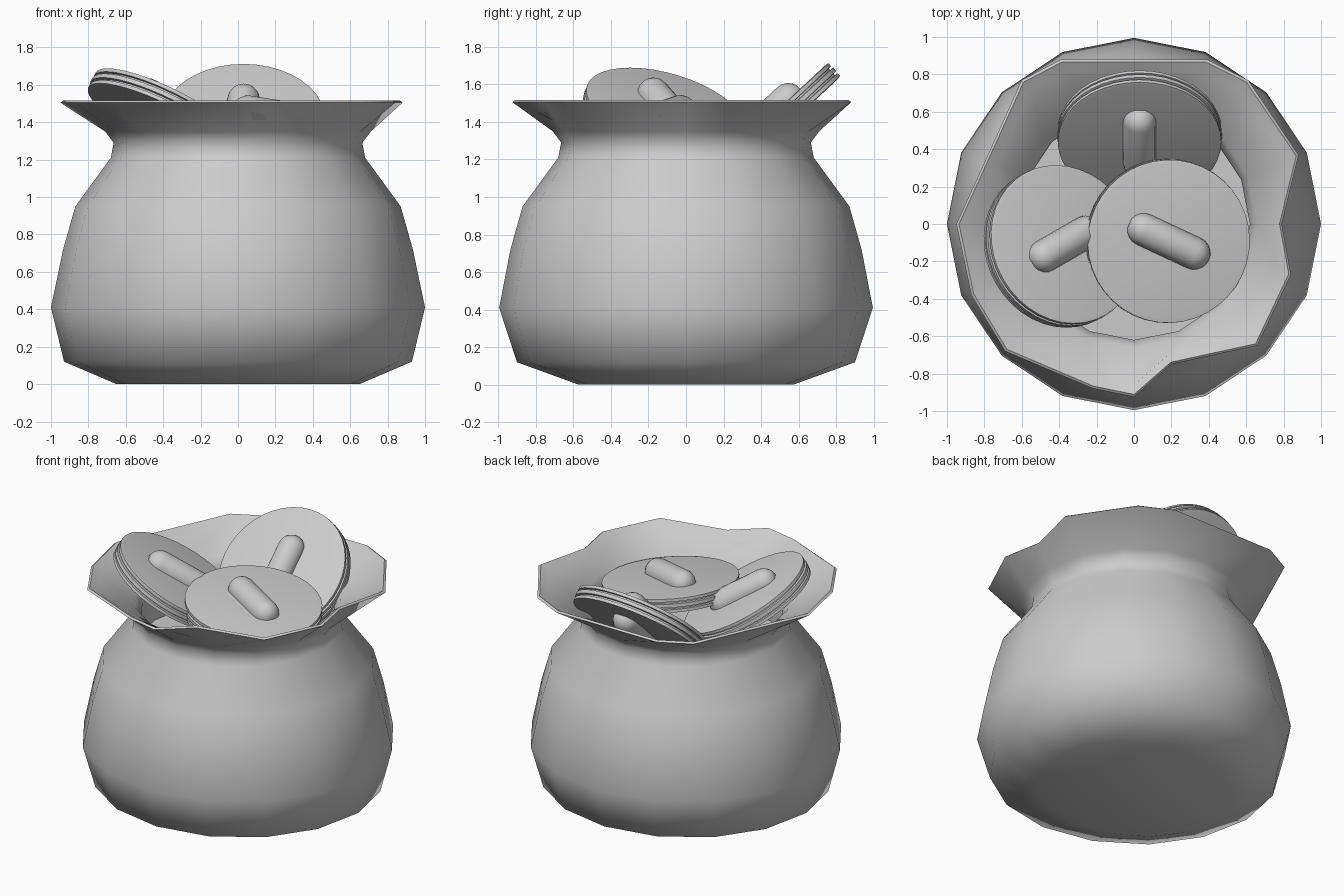
import bpy, bmesh, math
from mathutils import Vector, Matrix

if "Cube" in bpy.data.objects:
    bpy.data.objects.remove(bpy.data.objects["Cube"])

N = 16


def finish(name, bm, angle):
    bmesh.ops.recalc_face_normals(bm, faces=bm.faces)
    me = bpy.data.meshes.new(name)
    bm.to_mesh(me)
    bm.free()
    ob = bpy.data.objects.new(name, me)
    bpy.context.collection.objects.link(ob)
    bpy.ops.object.select_all(action='DESELECT')
    ob.select_set(True)
    bpy.context.view_layer.objects.active = ob
    bpy.ops.object.shade_smooth_by_angle(angle=math.radians(angle))
    return ob


def ring(rx, ry, z, n=N):
    return [(rx * math.cos(2 * math.pi * i / n), ry * math.sin(2 * math.pi * i / n), z)
            for i in range(n)]


def loft(bm, rings):
    # skin a stack of closed rings and cap both ends
    rows = [[bm.verts.new(p) for p in r] for r in rings]
    for a, b in zip(rows, rows[1:]):
        n = len(a)
        for i in range(n):
            bm.faces.new((a[i], a[(i + 1) % n], b[(i + 1) % n], b[i]))
    bm.faces.new(rows[0][::-1])
    bm.faces.new(rows[-1])


# Sack: round body, pinched neck, uneven flared mouth
mouth = [(.79, 0), (.88, .37), (.61, .77), (.39, .88), (0, .88), (-.39, .88),
         (-.60, .77), (-.79, .35), (-.95, 0), (-.87, -.38), (-.69, -.68),
         (-.22, -.88), (0, -.925), (.20, -.75), (.66, -.65), (.84, -.27)]


def mouth_ring(s, z):
    return [(x * s, y * s, z) for x, y in mouth]


rings = [ring(.65, .57, 0), ring(.93, .90, .12), ring(1, .995, .41),
         ring(.935, .935, .72), ring(.87, .87, .95), ring(.68, .68, 1.21),
         ring(.665, .665, 1.29), ring(.71, .71, 1.35),
         mouth_ring(1, 1.505), mouth_ring(.985, 1.515), mouth_ring(.93, 1.485),
         ring(.66, .66, 1.36), ring(.62, .62, 1.28), ring(.64, .64, 1.05)]
bm = bmesh.new()
loft(bm, rings)
finish("sack", bm, 62)


# Coins: grooved disc with a raised capsule on both faces
def coin(name, centre, uphill_deg, tilt_deg, mark_deg):
    a, t = math.radians(uphill_deg), math.radians(tilt_deg)
    u = Vector((math.cos(a) * math.cos(t), math.sin(a) * math.cos(t), math.sin(t)))
    w = Vector((-math.sin(a), math.cos(a), 0))
    n = u.cross(w)
    mat = Matrix((u, w, n)).transposed().to_4x4()
    mat.translation = Vector(centre)

    bm = bmesh.new()
    half = [(.415, .05), (.437, .046), (.437, .026), (.42, .024), (.42, .014), (.44, .012)]
    prof = half + [(r, -z) for r, z in reversed(half)]
    loft(bm, [ring(r, r, z, 40) for r, z in prof])
    bm.transform(mat)
    finish(name, bm, 30)

    # capsule lying along the mark direction
    L, r = .15, .088
    bm = bmesh.new()
    prof = [(-L - r * math.cos(k * math.pi / 10), r * math.sin(k * math.pi / 10))
            for k in range(1, 6)]
    prof += [(-x, rad) for x, rad in reversed(prof)]
    for side in (1, -1):
        loft(bm, [[(x, p[0], p[1] + .05 * side) for p in ring(rad, rad, 0, 16)]
                  for x, rad in prof])
    bm.transform(mat @ Matrix.Rotation(math.radians(mark_deg), 4, 'Z'))
    finish(name + "_mark", bm, 50)


coin("back_coin", (.03, .47, 1.38), 90, 43, 0)
coin("left_coin", (-.39, -.12, 1.43), 210, 30, 0)
coin("front_coin", (.18, -.09, 1.385), 155, 8, 0)
